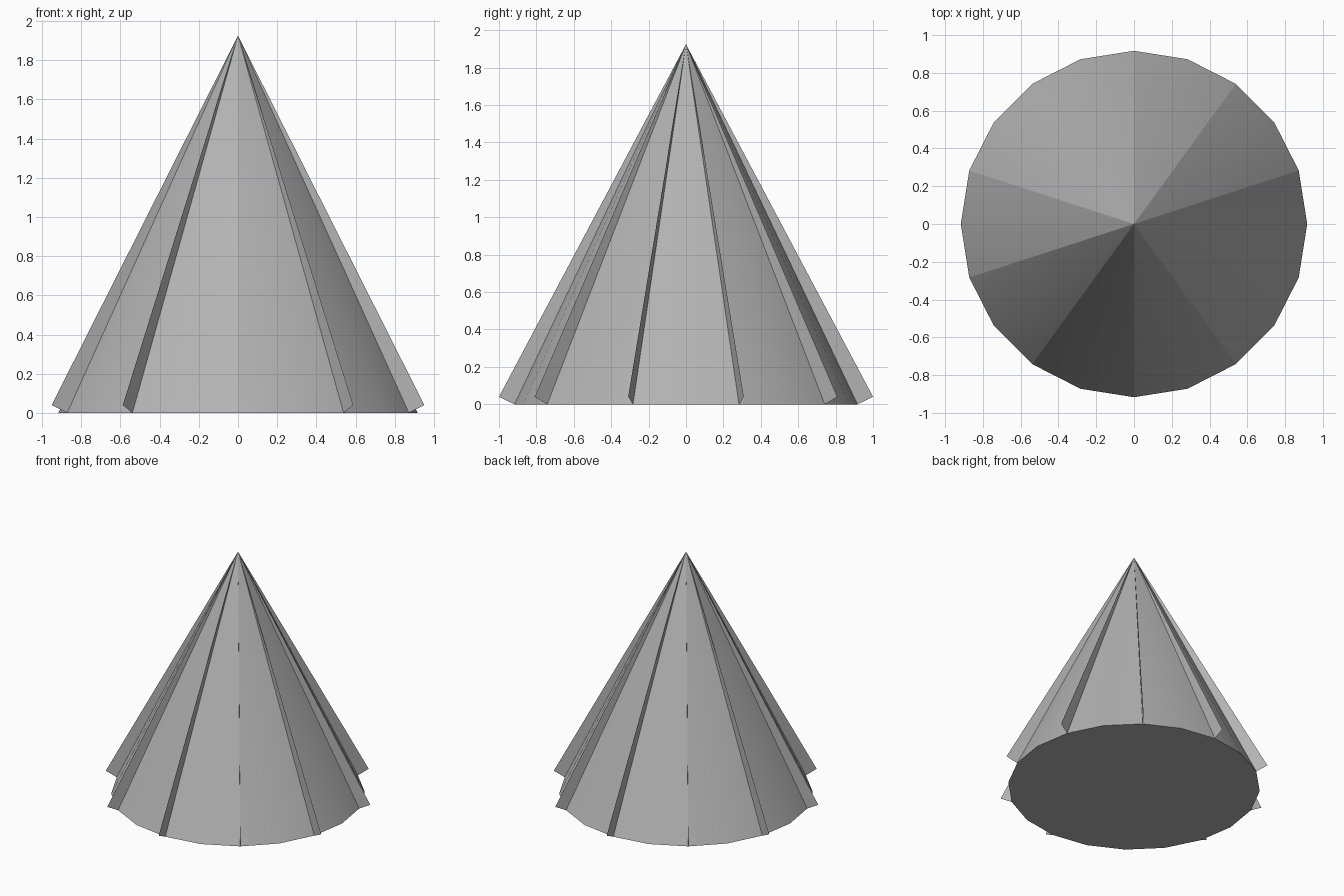
import bpy
import bmesh
from math import cos, sin, pi

cube = bpy.data.objects.get("Cube")
if cube:
    bpy.data.objects.remove(cube, do_unlink=True)

SIDES = 20
HEIGHT = 1.925
BASE_RADIUS = 0.917
FIN_RADIUS = 1.0
FIN_LIFT = 0.04

# One plain grey
grey = bpy.data.materials.new("plain_grey")
grey.use_nodes = True
color = (0.45, 0.45, 0.45, 1)
grey.diffuse_color = color
grey.node_tree.nodes["Principled BSDF"].inputs["Base Color"].default_value = color


def polar(radius, step, z):
    angle = step * 2 * pi / SIDES
    return (radius * cos(angle), radius * sin(angle), z)


def add_object(name, bm):
    mesh = bpy.data.meshes.new(name)
    bm.to_mesh(mesh)
    bm.free()
    mesh.materials.append(grey)
    obj = bpy.data.objects.new(name, mesh)
    bpy.context.collection.objects.link(obj)
    return obj


# Cone body: smooth panels, sharp rim and sharp seams where fins attach
bm = bmesh.new()
apex = bm.verts.new((0, 0, HEIGHT))
rim = [bm.verts.new(polar(BASE_RADIUS, i, 0)) for i in range(SIDES)]
bm.faces.new(list(reversed(rim)))
for i in range(SIDES):
    side = bm.faces.new((rim[i], rim[(i + 1) % SIDES], apex))
    side.smooth = True
for i in range(SIDES):
    bm.edges.get((rim[i], rim[(i + 1) % SIDES])).smooth = False
    if i % 2:
        bm.edges.get((rim[i], apex)).smooth = False
add_object("cone_body", bm)

# Fins: paper-thin triangles on every second seam, square to the slope
bm = bmesh.new()
for i in range(1, SIDES, 2):
    points = ((0, 0, HEIGHT), polar(BASE_RADIUS, i, 0), polar(FIN_RADIUS, i, FIN_LIFT))
    bm.faces.new([bm.verts.new(p) for p in points])
add_object("radial_fins", bm)
